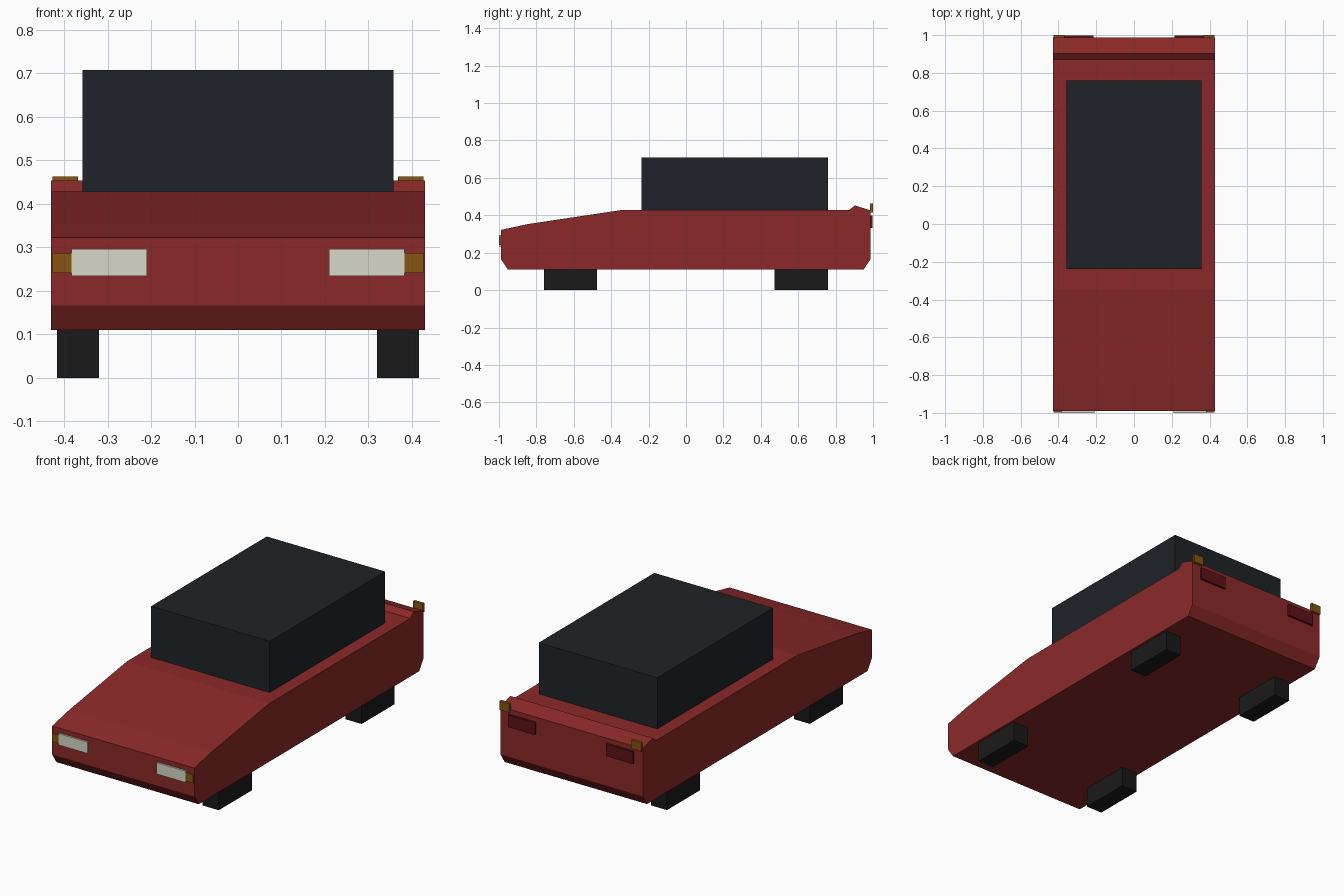
import bpy, bmesh

if "Cube" in bpy.data.objects:
    bpy.data.objects.remove(bpy.data.objects["Cube"])


def material(name, rgb):
    m = bpy.data.materials.new(name)
    m.diffuse_color = (*rgb, 1)
    m.use_nodes = True
    m.node_tree.nodes["Principled BSDF"].inputs["Base Color"].default_value = m.diffuse_color
    return m


RED = material("body_red", (0.26, 0.022, 0.022))
GLASS = material("dark_glass", (0.013, 0.017, 0.021))
RUBBER = material("rubber", (0.01, 0.01, 0.01))
WHITE = material("lamp_white", (0.68, 0.68, 0.58))
AMBER = material("lamp_amber", (0.24, 0.09, 0.006))
TAIL = material("lamp_red", (0.11, 0.006, 0.008))


def finish(bm, name, mat):
    bmesh.ops.recalc_face_normals(bm, faces=bm.faces)
    mesh = bpy.data.meshes.new(name)
    bm.to_mesh(mesh)
    bm.free()
    mesh.materials.append(mat)
    obj = bpy.data.objects.new(name, mesh)
    bpy.context.collection.objects.link(obj)
    return obj


def box(name, x, y, z, mat):
    """Box spanning the given (min, max) ranges."""
    bm = bmesh.new()
    bmesh.ops.create_cube(bm, size=1)
    for v in bm.verts:
        v.co = [r[0] + (c + 0.5) * (r[1] - r[0]) for c, r in zip(v.co, (x, y, z))]
    return finish(bm, name, mat)


def pair(name, x, y, z, mat):
    """The same box on both sides of the car."""
    box(name + "_right", x, y, z, mat)
    box(name + "_left", (-x[1], -x[0]), y, z, mat)


# Body: side profile (y, z) extruded across the width
W = 0.43
profile = [(-0.99, 0.166), (-0.952, 0.11), (0.95, 0.11), (0.987, 0.166),
           (0.987, 0.426), (0.903, 0.453), (0.872, 0.428), (-0.345, 0.428),
           (-0.845, 0.353), (-0.99, 0.322)]
bm = bmesh.new()
side = bm.faces.new([bm.verts.new((-W, y, z)) for y, z in profile])
ext = bmesh.ops.extrude_face_region(bm, geom=[side], use_keep_orig=True)
bmesh.ops.translate(bm, vec=(2 * W, 0, 0),
                    verts=[g for g in ext["geom"] if isinstance(g, bmesh.types.BMVert)])
finish(bm, "body", RED)

# Cabin
box("cabin", (-0.358, 0.358), (-0.238, 0.759), (0.42, 0.708), GLASS)

# Wheels: plain blocks tucked under the floor
pair("front_wheel", (0.319, 0.416), (-0.76, -0.475), (0, 0.16), RUBBER)
pair("rear_wheel", (0.319, 0.416), (0.473, 0.758), (0, 0.16), RUBBER)

# Front lamps
pair("headlight", (0.209, 0.383), (-1.0, -0.98), (0.234, 0.296), WHITE)
pair("front_indicator", (0.38, 0.426), (-0.998, -0.98), (0.241, 0.287), AMBER)

# Rear lamps
pair("tail_light", (0.215, 0.378), (0.98, 0.998), (0.333, 0.4), TAIL)
pair("rear_indicator", (0.368, 0.427), (0.984, 1.0), (0.415, 0.463), AMBER)
